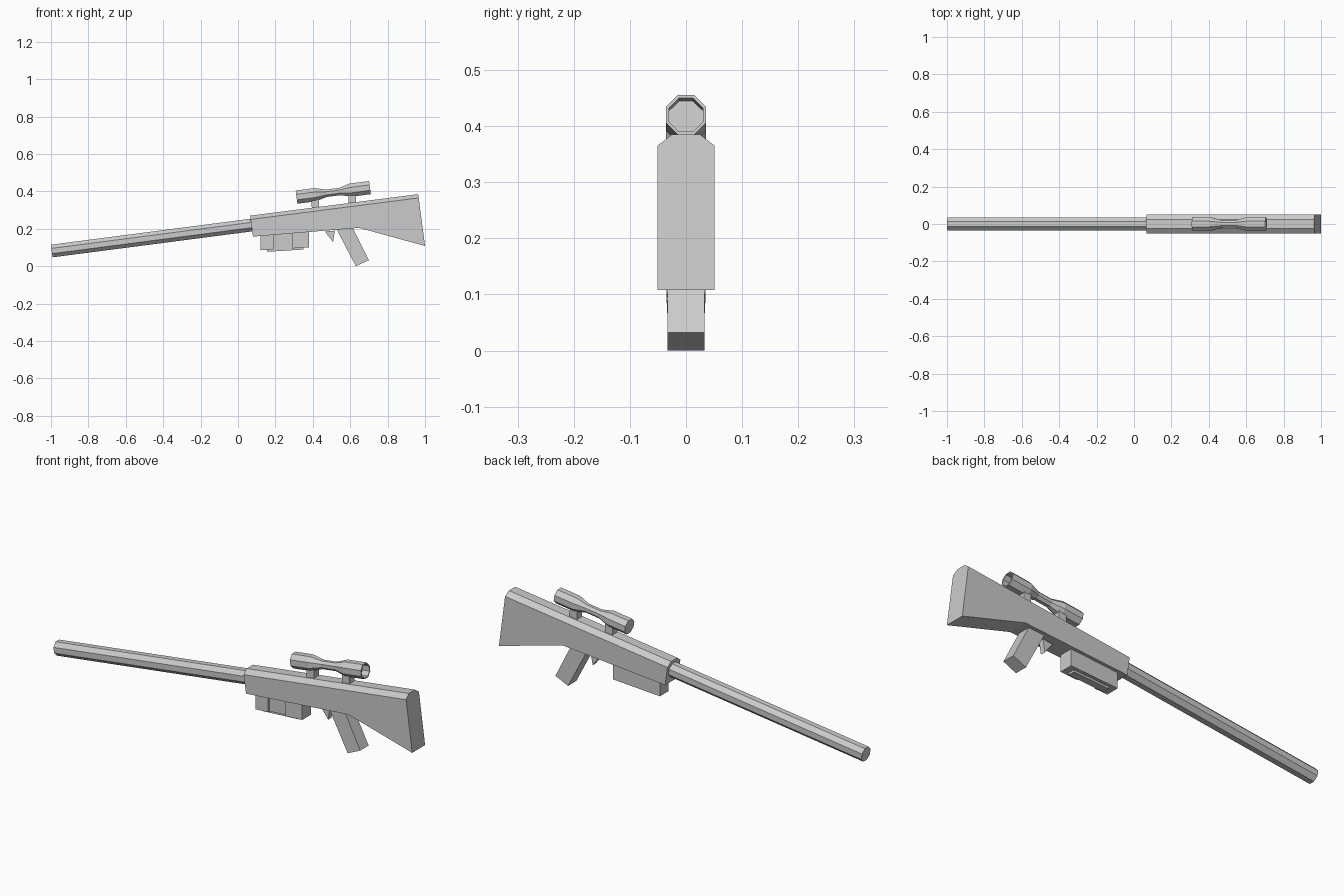
import bpy, bmesh, math
from mathutils import Vector

if "Cube" in bpy.data.objects:
    bpy.data.objects.remove(bpy.data.objects["Cube"])

SLOPE = 0.13
AXIS = Vector((1, 0, SLOPE)).normalized()
UP = Vector((-AXIS.z, 0, AXIS.x))


def loft(name, rings):
    """Skin a list of equal-length point rings and cap both ends."""
    bm = bmesh.new()
    vs = [[bm.verts.new(p) for p in r] for r in rings]
    n = len(rings[0])
    for a, b in zip(vs, vs[1:]):
        for i in range(n):
            bm.faces.new((a[i], a[(i + 1) % n], b[(i + 1) % n], b[i]))
    bm.faces.new(vs[0])
    bm.faces.new(vs[-1])
    bmesh.ops.recalc_face_normals(bm, faces=bm.faces)
    me = bpy.data.meshes.new(name)
    bm.to_mesh(me)
    bm.free()
    ob = bpy.data.objects.new(name, me)
    bpy.context.collection.objects.link(ob)
    return ob


def octagon(centre, apothem):
    """Flat-topped octagon square to the tilted axis."""
    r = apothem / math.cos(math.pi / 8)
    angs = [math.pi / 8 + k * math.pi / 4 for k in range(8)]
    return [centre + UP * (r * math.sin(a)) + Vector((0, r * math.cos(a), 0)) for a in angs]


def tube(name, start, stations):
    s = Vector(start)
    return loft(name, [octagon(s + AXIS * d, r) for d, r in stations])


def slab(name, profile, y0, y1):
    """Extrude an (x, z) profile sideways."""
    return loft(name, [[(x, y, z) for x, z in profile] for y in (y0, y1)])


# Receiver and stock: one shape with a chamfered top
def section(bottom, shoulder, top, w=0.051, t=0.025):
    return [(bottom[0], -w, bottom[1]), (bottom[0], w, bottom[1]),
            (shoulder[0], w, shoulder[1]), (top[0], t, top[1]),
            (top[0], -t, top[1]), (shoulder[0], -w, shoulder[1])]


loft("receiver_and_stock", [
    section((0.08, 0.158), (0.067, 0.25), (0.065, 0.27)),
    section((0.647, 0.205), (0.63, 0.322), (0.628, 0.342)),
    section((1.0, 0.108), (0.966, 0.365), (0.963, 0.385))])

# Barrel
tube("barrel", (-0.996, 0, 0.081), [(0, 0.034), (1.11, 0.034)])

# Scope with a narrow waist and a recessed eyepiece
L = 0.396
tube("scope", (0.313, 0, 0.369), [
    (0, 0.0355), (0.1, 0.0355), (0.16, 0.02), (0.235, 0.02), (0.29, 0.0355),
    (L, 0.0355), (L, 0.03), (L - 0.04, 0.03)])

# Scope mounts
for i, x in enumerate((0.415, 0.611)):
    z = 0.26 + SLOPE * x
    slab(f"scope_mount_{i + 1}", [(x - 0.02, z - 0.02), (x + 0.02, z - 0.015),
                                  (x + 0.018, z + 0.05), (x - 0.022, z + 0.045)], -0.02, 0.02)


# Magazine: plain on one side, notched on the other, with a floor lip
def mag(name, x0, x1, y0, y1, drop=0.0, top=0.19):
    zb = lambda x: 0.085 + 0.06 * (x - 0.12) - drop
    slab(name, [(x0, zb(x0)), (x1, zb(x1)), (x1, top), (x0, top)], y0, y1)


mag("magazine_front", 0.12, 0.19, -0.035, 0.035)
mag("magazine_middle", 0.19, 0.288, -0.024, 0.035)
mag("magazine_rear", 0.288, 0.38, -0.035, 0.035)
mag("magazine_floor", 0.155, 0.35, -0.018, 0.018, 0.01, 0.12)

# Trigger
slab("trigger", [(0.465, 0.185), (0.508, 0.128), (0.518, 0.19)], -0.013, 0.013)

# Grip
slab("grip", [(0.515, 0.22), (0.63, 0.0), (0.70, 0.032), (0.605, 0.22)], -0.033, 0.033)
